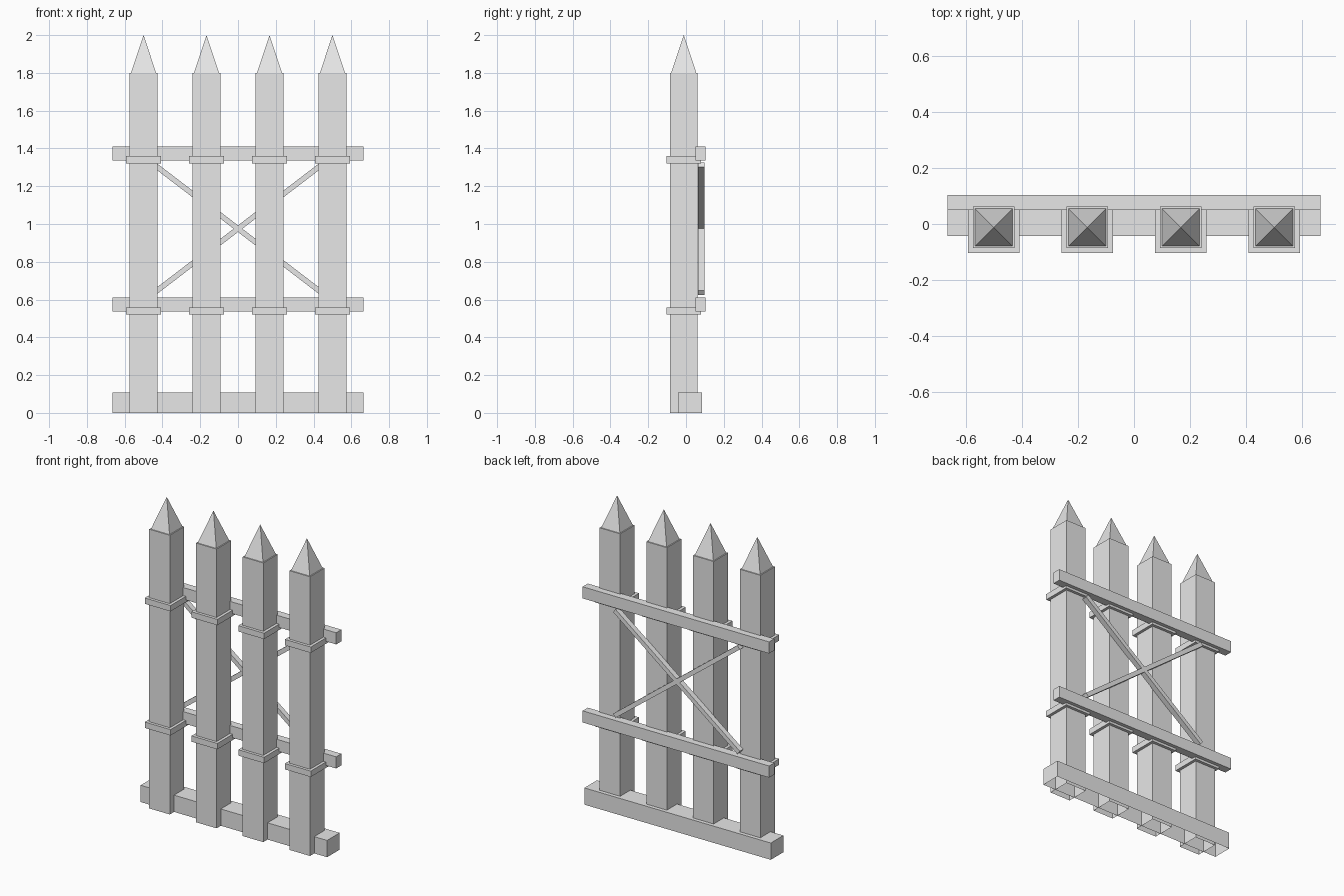
import bpy
import bmesh
import math
from mathutils import Matrix, Vector

cube = bpy.data.objects.get("Cube")
if cube:
    bpy.data.objects.remove(cube, do_unlink=True)

grey = bpy.data.materials.new("plain grey")
grey.use_nodes = True
grey.diffuse_color = (0.8, 0.8, 0.8, 1)
grey.node_tree.nodes["Principled BSDF"].inputs["Base Color"].default_value = (0.8, 0.8, 0.8, 1)


def finish(name, bm):
    mesh = bpy.data.meshes.new(name)
    bm.to_mesh(mesh)
    bm.free()
    mesh.materials.append(grey)
    obj = bpy.data.objects.new(name, mesh)
    bpy.context.collection.objects.link(obj)
    return obj


def box(name, center, size, open_bottom=False):
    bm = bmesh.new()
    bmesh.ops.create_cube(bm, size=1)
    if open_bottom:
        bm.normal_update()
        under = [f for f in bm.faces if f.normal.z < -0.5]
        bmesh.ops.delete(bm, geom=under, context='FACES')
    bmesh.ops.scale(bm, vec=Vector(size), verts=bm.verts)
    obj = finish(name, bm)
    obj.location = center
    return obj


def spike(name, x, y, base_z, width, height):
    bm = bmesh.new()
    bmesh.ops.create_cone(bm, cap_ends=True, segments=4, radius1=width / math.sqrt(2),
                          radius2=0, depth=height)
    bmesh.ops.rotate(bm, verts=bm.verts, matrix=Matrix.Rotation(math.pi / 4, 3, 'Z'))
    obj = finish(name, bm)
    obj.location = (x, y, base_z + height / 2)
    return obj


POST_Y = -0.012
RAIL_LENGTH = 1.33

# Posts with pointed tops and two bands each
for i in range(4):
    x = -0.5 + i / 3
    box(f"post_{i + 1}", (x, POST_Y, 0.9), (0.147, 0.147, 1.8), open_bottom=True)
    spike(f"post_point_{i + 1}", x, POST_Y, 1.8, 0.133, 0.2)
    for level, z in (("lower", 0.54), ("upper", 1.34)):
        box(f"{level}_band_{i + 1}", (x, POST_Y, z), (0.184, 0.184, 0.038))

# Ground beam and the two rails behind the posts
box("ground_beam", (0, 0.022, 0.054), (RAIL_LENGTH, 0.128, 0.108), open_bottom=True)
for level, z in (("lower", 0.574), ("upper", 1.374)):
    box(f"{level}_rail", (0, 0.077, z), (RAIL_LENGTH, 0.053, 0.075))

# Crossed braces between the rails
for side, sign in (("rising", 1), ("falling", -1)):
    brace = box(f"{side}_brace", (0, 0.08, 0.975), (1.116, 0.035, 0.028))
    brace.rotation_euler.y = sign * math.radians(37.4)
